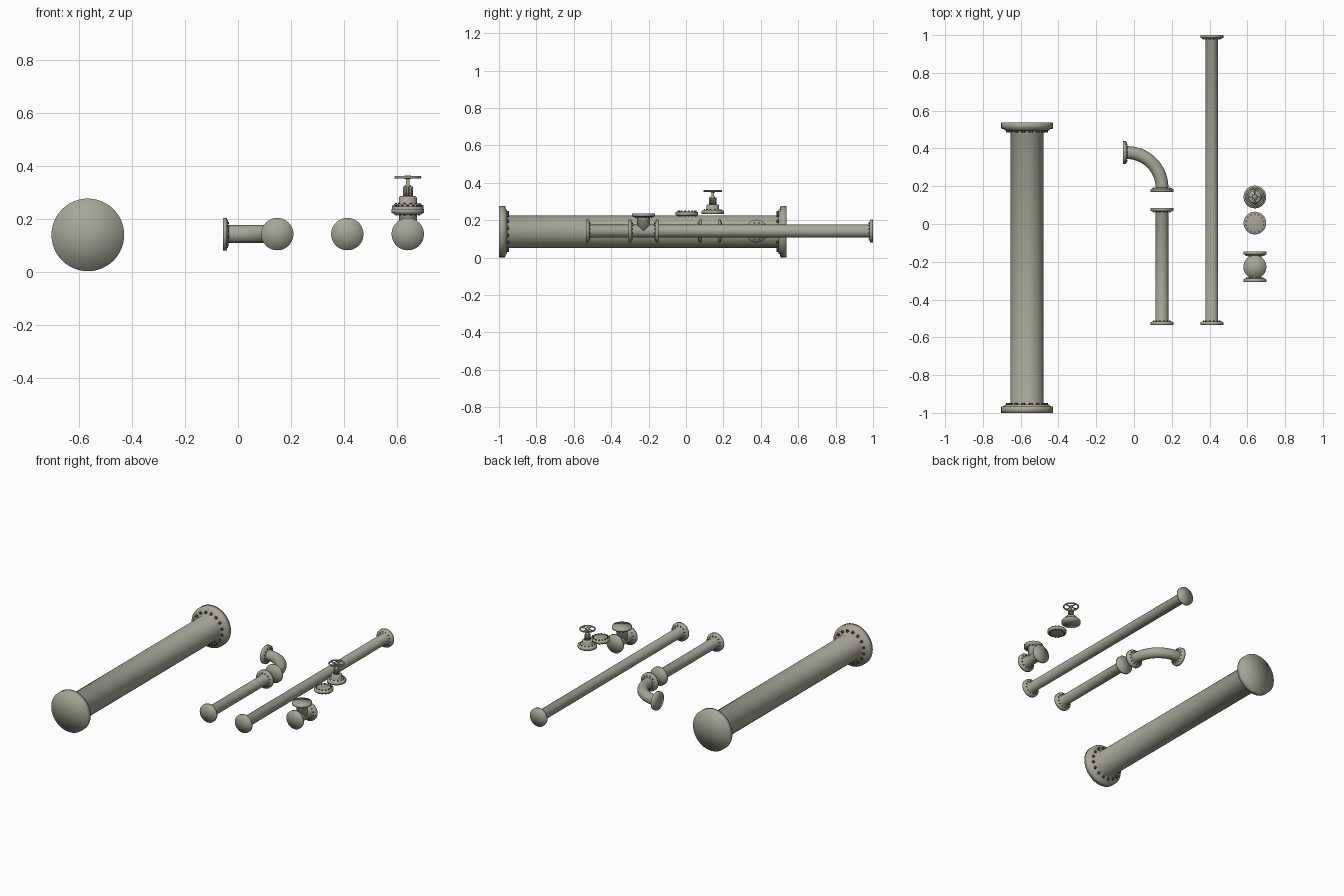
import bpy, bmesh, math
from mathutils import Vector, Matrix

if "Cube" in bpy.data.objects:
    bpy.data.objects.remove(bpy.data.objects["Cube"])


def material(name, rgb):
    m = bpy.data.materials.new(name)
    m.diffuse_color = (*rgb, 1)
    m.use_nodes = True
    m.node_tree.nodes["Principled BSDF"].inputs["Base Color"].default_value = m.diffuse_color
    return m


STEEL = material("grey beige steel", (0.38, 0.38, 0.31))
BOLT = material("dark brown bolt", (0.13, 0.10, 0.07))
Z = 0.142          # height of the small pipe axes
R, T = 0.061, 0.034  # small flange and tube radius


def frame(origin, direction):
    q = Vector(direction).to_track_quat('Z', 'Y')
    return Matrix.Translation(origin) @ q.to_matrix().to_4x4()


def lathe(bm, profile, mat, seg=48, index=0, smooth=True):
    """Revolve (radius, height) points about the local z axis of mat."""
    rings = []
    for r, h in profile:
        if r == 0:
            rings.append([bm.verts.new(mat @ Vector((0, 0, h)))])
        else:
            rings.append([bm.verts.new(mat @ Vector((
                r * math.cos(2 * math.pi * i / seg),
                r * math.sin(2 * math.pi * i / seg), h))) for i in range(seg)])
    for a, b in zip(rings, rings[1:]):
        for i in range(seg):
            j = (i + 1) % seg
            if len(a) == 1:
                vs = (a[0], b[i], b[j])
            elif len(b) == 1:
                vs = (a[i], a[j], b[0])
            else:
                vs = (a[i], a[j], b[j], b[i])
            f = bm.faces.new(vs)
            f.material_index = index
            f.smooth = smooth


def bolts(bm, mat, count, ring, size, h0, h1):
    for i in range(count):
        a = 2 * math.pi * (i + 0.5) / count
        m = mat @ Matrix.Translation((ring * math.cos(a), ring * math.sin(a), 0))
        lathe(bm, [(0, h0), (size, h0), (size, h1), (0, h1)], m, 6, 1, False)


def flange_profile(r, t):
    return [(0, 0), (r, 0), (r, .24 * r), (.87 * r, .27 * r), (.86 * r, .32 * r),
            (t * 1.06, .32 * r), (t, .38 * r)]


def flange_bolts(bm, mat, r, t, count):
    bolts(bm, mat, count, (t + .86 * r) / 2 + .01 * r, .065 * r, .3 * r, .39 * r)


def finish(bm, name):
    bmesh.ops.recalc_face_normals(bm, faces=bm.faces[:])
    me = bpy.data.meshes.new(name)
    bm.to_mesh(me)
    bm.free()
    me.materials.append(STEEL)
    me.materials.append(BOLT)
    ob = bpy.data.objects.new(name, me)
    bpy.context.collection.objects.link(ob)
    return ob


def add_pipe(bm, start, direction, length, r, t, count):
    """Straight tube with a bolted flange at both ends."""
    m = frame(start, direction)
    p = flange_profile(r, t)
    lathe(bm, p + [(a, length - h) for a, h in reversed(p)], m)
    flange_bolts(bm, m, r, t, count)
    end = Vector(start) + Vector(direction) * length
    flange_bolts(bm, frame(end, -Vector(direction)), r, t, count)


# Straight pipes
for name, x, z, y0, y1, r, t, n in (
        ("large_pipe", -.566, .139, -1, .538, .137, .087, 16),
        ("short_pipe", .148, Z, -.535, .085, R, T, 12),
        ("long_pipe", .412, Z, -.535, 1, R, T, 12)):
    bm = bmesh.new()
    add_pipe(bm, (x, y0, z), (0, 1, 0), y1 - y0, r, t, n)
    finish(bm, name)

# Elbow: quarter bend between two flanges
bm = bmesh.new()
for origin, d in (((.148, .17, Z), (0, 1, 0)), ((-.057, .378, Z), (1, 0, 0))):
    m = frame(origin, d)
    lathe(bm, flange_profile(R, T) + [(0, .38 * R)], m)
    flange_bolts(bm, m, R, T, 12)
cx, cy, bend, steps, seg = -.037, .193, .185, 20, 40
rings = []
for k in range(steps + 1):
    a = math.pi / 2 * k / steps
    out = Vector((math.cos(a), math.sin(a), 0))
    c = Vector((cx, cy, Z)) + out * bend
    rings.append([bm.verts.new(c + T * (out * math.cos(b) + Vector((0, 0, math.sin(b)))))
                  for b in (2 * math.pi * i / seg for i in range(seg))])
for a, b in zip(rings, rings[1:]):
    for i in range(seg):
        j = (i + 1) % seg
        bm.faces.new((a[i], a[j], b[j], b[i])).smooth = True
finish(bm, "elbow_pipe")

# Tee: short run plus an upward flanged branch
bm = bmesh.new()
add_pipe(bm, (.64, -.308, Z), (0, 1, 0), .162, R, T, 12)
m = frame((.64, -.227, .236), (0, 0, -1))
lathe(bm, flange_profile(R, T) + [(T, .09), (0, .09)], m)
flange_bolts(bm, m, R, T, 12)
finish(bm, "tee_pipe")

# Blind cover: disc bolted on both sides
bm = bmesh.new()
m = Matrix.Translation((.64, .005, .235))
lathe(bm, [(0, -.011), (.052, -.011), (.06, -.008), (.06, .008), (.052, .011), (0, .011)], m)
bolts(bm, m, 14, .047, .005, .009, .016)
bolts(bm, m, 14, .047, .005, -.016, -.009)
finish(bm, "blind_cover")

# Valve bonnet: flange, dome, packing gland and stem
bm = bmesh.new()
m = Matrix.Translation((.64, .143, 0))
lathe(bm, [(0, .234), (.06, .234), (.06, .25), (.053, .253), (.05, .256), (.037, .256),
           (.034, .262), (.034, .28), (.028, .285), (0, .285)], m)
bolts(bm, m, 12, .046, .004, .254, .26)
lathe(bm, [(0, .283), (.012, .283), (.012, .325), (.007, .328), (.007, .362), (0, .362)], m, 24)
for i in range(8):  # gland ribs
    a = 2 * math.pi * i / 8
    rib = m @ Matrix.Translation((.015 * math.cos(a), .015 * math.sin(a), 0))
    lathe(bm, [(0, .283), (.004, .283), (.004, .322), (0, .322)], rib, 8)
finish(bm, "valve_bonnet")

# Hand wheel: rim, hub and four spokes
bm = bmesh.new()
m = Matrix.Translation((.64, .143, .356))
lathe(bm, [(.046 + .005 * math.cos(2 * math.pi * k / 12), .005 * math.sin(2 * math.pi * k / 12))
           for k in range(13)], m)
bmesh.ops.remove_doubles(bm, verts=bm.verts[:], dist=1e-6)
lathe(bm, [(0, -.007), (.012, -.007), (.012, .006), (0, .006)], m, 24)
for i in range(4):
    a = math.pi / 2 * i
    sp = frame((.64, .143, .355), (math.cos(a), math.sin(a), 0))
    lathe(bm, [(0, .006), (.004, .006), (.0035, .045), (0, .045)], sp, 10)
finish(bm, "hand_wheel")
